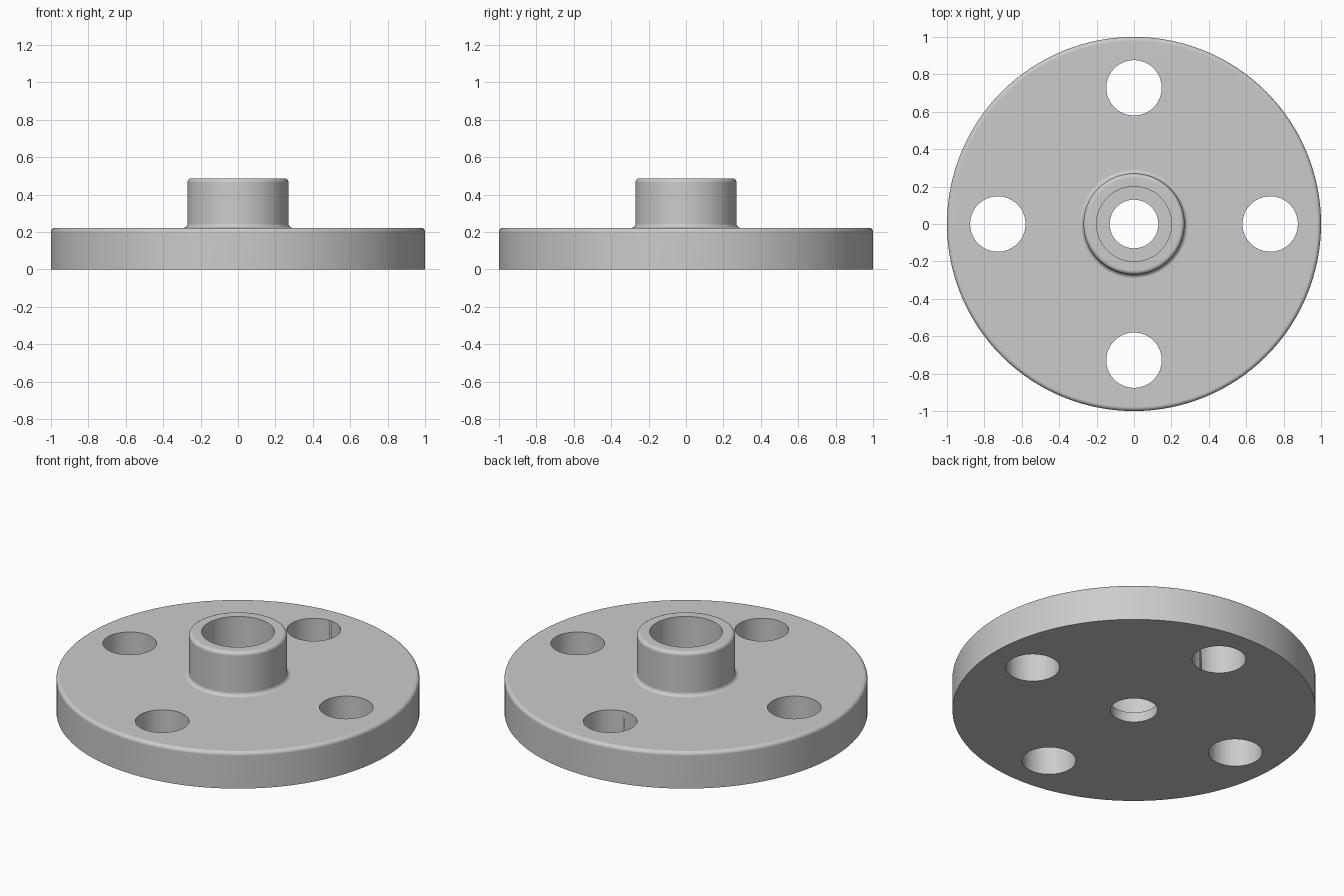
import bpy, bmesh
from math import sin, cos, pi, radians

if "Cube" in bpy.data.objects:
    bpy.data.objects.remove(bpy.data.objects["Cube"], do_unlink=True)

SEGMENTS = 128
DISC_R, DISC_TOP = 1.0, 0.222
HUB_R, HUB_TOP = 0.27, 0.487
BORE_R, SOCKET_R, SOCKET_FLOOR = 0.13, 0.2, 0.06
HOLE_R, HOLE_CIRCLE = 0.148, 0.728
FILLET = 0.022

steel = bpy.data.materials.new("plain_grey")
steel.use_nodes = True
grey = (0.6, 0.6, 0.6, 1)
steel.diffuse_color = grey
steel.node_tree.nodes["Principled BSDF"].inputs["Base Color"].default_value = grey


def arc(cx, cz, start, end, steps=6):
    """Rounded corner as (radius, height) points."""
    angles = [radians(start + (end - start) * i / steps) for i in range(steps + 1)]
    return [(cx + FILLET * cos(a), cz + FILLET * sin(a)) for a in angles]


def lathe(name, profile):
    """Revolve a closed (radius, height) profile around z."""
    bm = bmesh.new()
    rings = [[bm.verts.new((r * cos(2 * pi * i / SEGMENTS), r * sin(2 * pi * i / SEGMENTS), z))
              for i in range(SEGMENTS)] for r, z in profile]
    for a, b in zip(rings, rings[1:] + rings[:1]):
        for i in range(SEGMENTS):
            j = (i + 1) % SEGMENTS
            bm.faces.new((a[i], a[j], b[j], b[i]))
    bmesh.ops.recalc_face_normals(bm, faces=bm.faces)
    mesh = bpy.data.meshes.new(name)
    bm.to_mesh(mesh)
    bm.free()
    obj = bpy.data.objects.new(name, mesh)
    bpy.context.collection.objects.link(obj)
    return obj


# Disc, filleted hub and stepped bore in one turned profile
profile = [(BORE_R, 0), (DISC_R, 0)]
profile += arc(DISC_R - FILLET, DISC_TOP - FILLET, 0, 90)
profile += arc(HUB_R + FILLET, DISC_TOP + FILLET, 270, 180)
profile += arc(HUB_R - FILLET, HUB_TOP - FILLET, 0, 90)
profile += [(SOCKET_R, HUB_TOP), (SOCKET_R, SOCKET_FLOOR), (BORE_R, SOCKET_FLOOR)]
flange = lathe("flange", profile)
flange.data.materials.append(steel)

# Four bolt holes
cutters = []
for k in range(4):
    bpy.ops.mesh.primitive_cylinder_add(
        vertices=64, radius=HOLE_R, depth=1,
        location=(HOLE_CIRCLE * cos(k * pi / 2), HOLE_CIRCLE * sin(k * pi / 2), 0))
    cutter = bpy.context.object
    cutter.name = "bolt_hole_cutter"
    cutter.hide_render = True
    cutter.data.materials.append(steel)
    cutters.append(cutter)
    cut = flange.modifiers.new("bolt_hole", "BOOLEAN")
    cut.operation = "DIFFERENCE"
    cut.solver = "EXACT"
    cut.object = cutter

# Bake the holes and drop the cutters
bpy.context.view_layer.update()
baked = bpy.data.meshes.new_from_object(
    flange.evaluated_get(bpy.context.evaluated_depsgraph_get()))
flange.modifiers.clear()
flange.data = baked
for cutter in cutters:
    bpy.data.objects.remove(cutter, do_unlink=True)

# Smooth curved walls, crisp edges, flat faces kept flat
bpy.ops.object.select_all(action="DESELECT")
flange.select_set(True)
bpy.context.view_layer.objects.active = flange
bpy.ops.object.shade_smooth_by_angle(angle=radians(30))
weighted = flange.modifiers.new("flat_faces", "WEIGHTED_NORMAL")
weighted.keep_sharp = True
